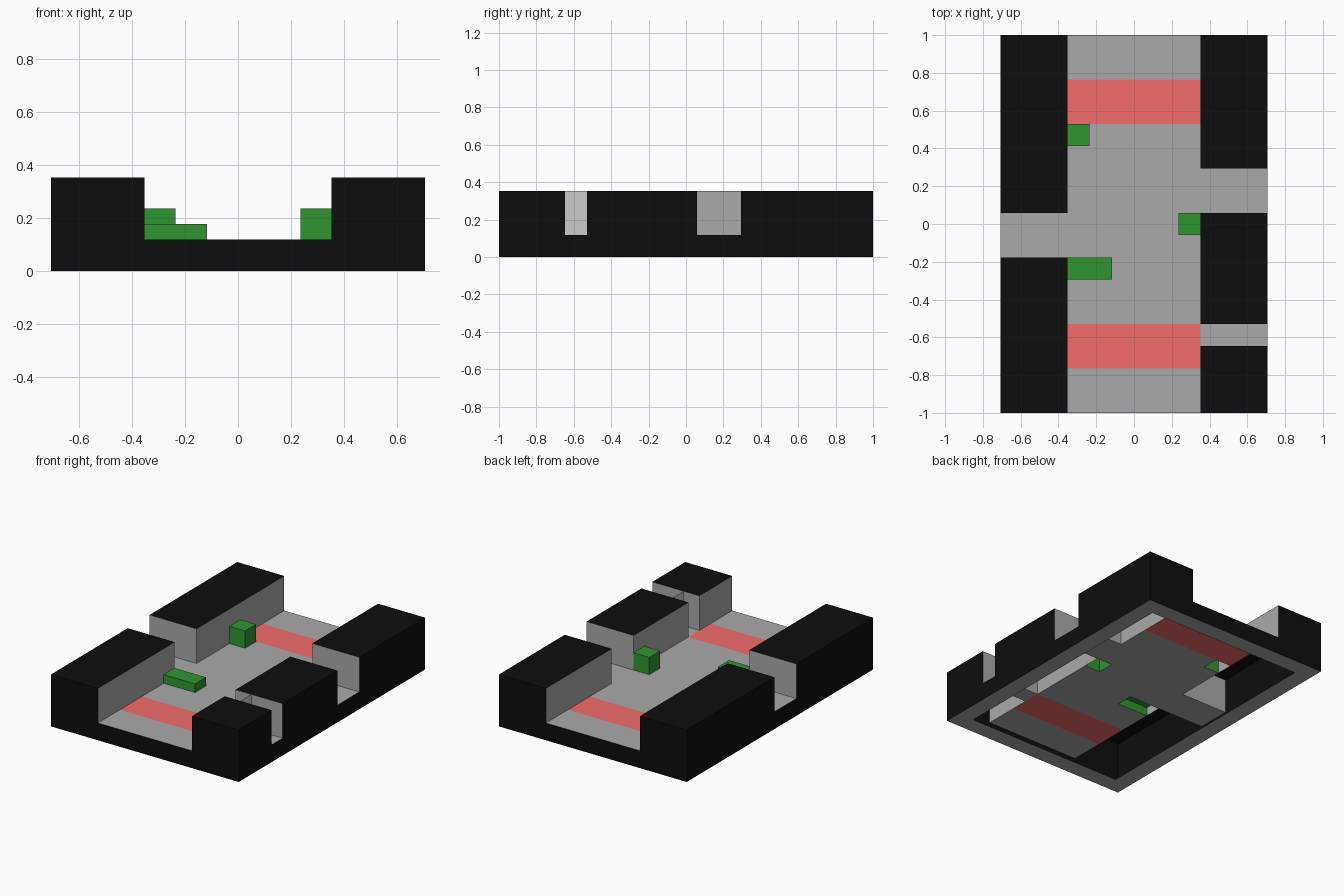
import bpy, bmesh

if "Cube" in bpy.data.objects:
    bpy.data.objects.remove(bpy.data.objects["Cube"])

U = 2 / 17                      # layout module: 12 x 17 x 3 modules
HX, HY, FLOOR, TOP = 6, 8.5, 1, 3


def material(name, rgb):
    m = bpy.data.materials.new(name)
    m.diffuse_color = (*rgb, 1)
    m.use_nodes = True
    m.node_tree.nodes["Principled BSDF"].inputs["Base Color"].default_value = m.diffuse_color
    return m


BLACK = material("black", (0.004, 0.004, 0.004))
GREY = material("grey", (0.4, 0.4, 0.4))
RED = material("red", (0.9, 0.15, 0.15))
GREEN = material("green", (0.03, 0.3, 0.03))

# Corner order of each box side, as bits x=1, y=2, z=4, facing outward
SIDES = {"left": (0, 4, 6, 2), "right": (1, 3, 7, 5), "front": (0, 1, 5, 4),
         "back": (2, 6, 7, 3), "bottom": (0, 2, 3, 1), "top": (4, 5, 7, 6)}


def shell(bm, x, y, z, sides, mat=0):
    """Add the named sides of a box given as (low, high) ranges in modules."""
    for side in sides.split():
        vs = [bm.verts.new((x[c & 1] * U, y[c >> 1 & 1] * U, z[c >> 2] * U))
              for c in SIDES[side]]
        bm.faces.new(vs).material_index = mat


def finish(name, bm, *mats):
    bmesh.ops.remove_doubles(bm, verts=bm.verts, dist=1e-5)
    mesh = bpy.data.meshes.new(name)
    bm.to_mesh(mesh)
    bm.free()
    for m in mats:
        mesh.materials.append(m)
    bpy.context.collection.objects.link(bpy.data.objects.new(name, mesh))


# Base: black skirt and a one-module grey rim underneath, open in the middle
bm = bmesh.new()
shell(bm, (-HX, HX), (-HY, HY), (0, FLOOR), "left right front back")
for s in (-1, 1):
    shell(bm, (-HX, HX), sorted((s * HY, s * (HY - 1))), (0, 0), "bottom", 1)
    shell(bm, sorted((s * HX, s * (HX - 1))), (1 - HY, HY - 1), (0, 0), "bottom", 1)
finish("base_frame", bm, BLACK, GREY)

# Hollow side walls: black tops and outsides, grey faces to corridor and gaps
walls = [(-1, -8.5, -1.5), (-1, 0.5, 8.5),
         (1, -8.5, -5.5), (1, -4.5, 0.5), (1, 2.5, 8.5)]
for i, (s, y0, y1) in enumerate(walls, 1):
    bm = bmesh.new()
    x, y, z = sorted((s * 3, s * HX)), (y0, y1), (FLOOR, TOP)
    inner, outer = ("left", "right") if s > 0 else ("right", "left")
    shell(bm, x, y, z, "top " + outer)
    shell(bm, x, y, z, inner, 1)
    shell(bm, x, y, z, "front", int(y0 > -HY))
    shell(bm, x, y, z, "back", int(y1 < HY))
    finish(f"wall_{i}", bm, BLACK, GREY)

# Green blocks: hollow, open below and against their wall
blocks = [((-3, -2), (3.5, 4.5), 2, "right"),
          ((2, 3), (-0.5, 0.5), 2, "left"),
          ((-3, -1), (-2.5, -1.5), 1.5, "right")]
for i, (x, y, h, free) in enumerate(blocks, 1):
    bm = bmesh.new()
    shell(bm, x, y, (FLOOR, h), "top front back " + free)
    finish(f"green_block_{i}", bm, GREEN)

# Floor: corridor with red stripes, left open under the blocks, plus gap floors
bm = bmesh.new()
xs = [-3, -2, -1, 2, 3]
ys = [-8.5, -6.5, -4.5, -2.5, -1.5, -0.5, 0.5, 2.5, 3.5, 4.5, 6.5, 8.5]
for x in zip(xs, xs[1:]):
    for y in zip(ys, ys[1:]):
        cx, cy = sum(x) / 2, sum(y) / 2
        if any(bx[0] < cx < bx[1] and by[0] < cy < by[1] for bx, by, _, _ in blocks):
            continue
        shell(bm, x, y, (FLOOR, FLOOR), "top", int(4.5 < abs(cy) < 6.5))
for x, y in [((-6, -3), (-1.5, 0.5)), ((3, 6), (0.5, 2.5)), ((3, 6), (-5.5, -4.5))]:
    shell(bm, x, y, (FLOOR, FLOOR), "top")
finish("floor", bm, GREY, RED)

# Thin door panel closing the narrow gap
bm = bmesh.new()
shell(bm, (4, 4), (-5.5, -4.5), (FLOOR, TOP), "right")
finish("door_panel", bm)
